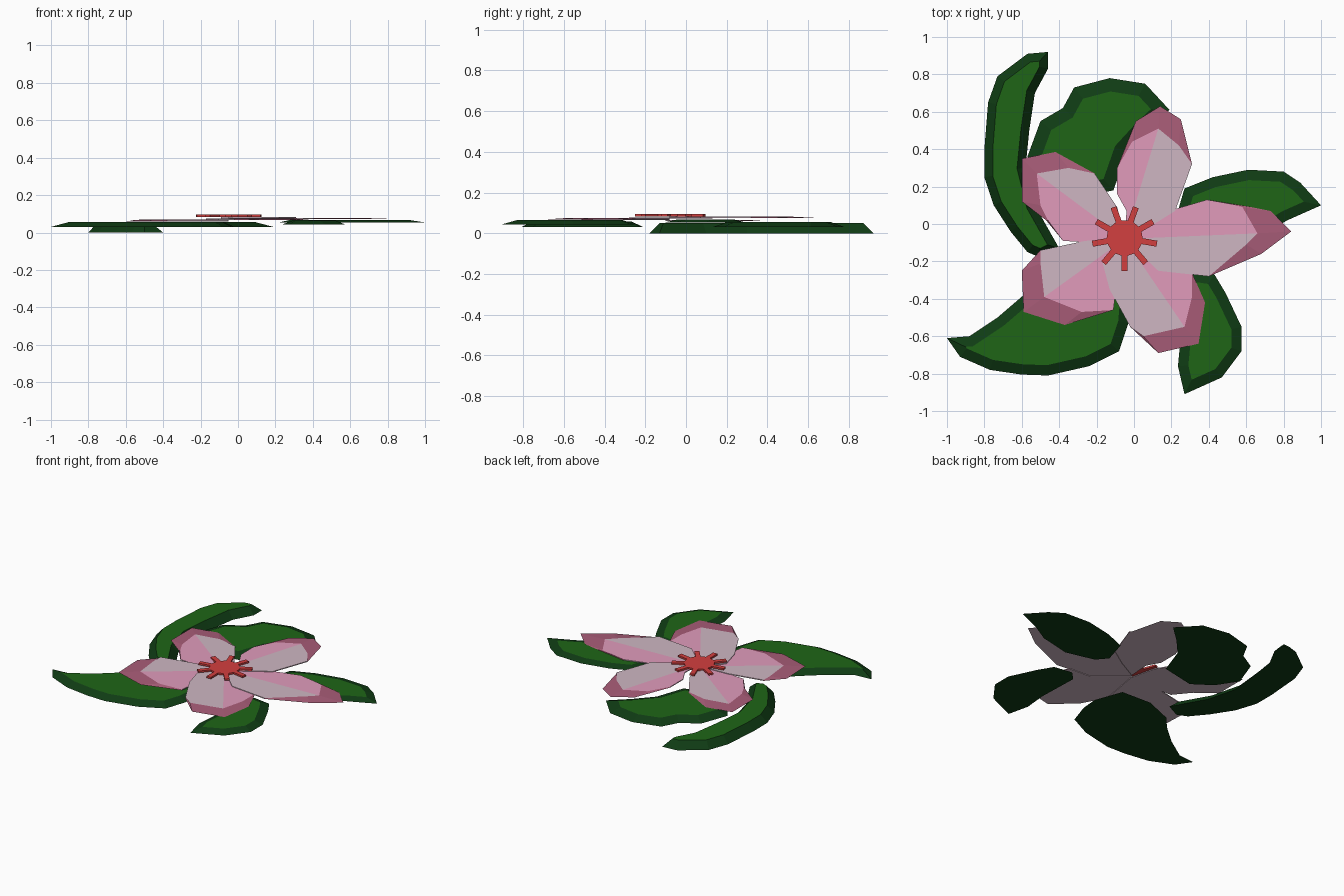
import bpy, math
from mathutils import Vector

if "Cube" in bpy.data.objects:
    bpy.data.objects.remove(bpy.data.objects["Cube"])


def mat(name, rgb):
    m = bpy.data.materials.new(name)
    m.diffuse_color = (*rgb, 1)
    m.use_nodes = True
    m.node_tree.nodes["Principled BSDF"].inputs["Base Color"].default_value = m.diffuse_color
    return m


RIM_GREEN = mat("dark_green", (0.005, 0.045, 0.007))
GREEN = mat("leaf_green", (0.013, 0.13, 0.008))
RIM_PINK = mat("deep_pink", (0.40, 0.11, 0.19))
PINK = mat("pink", (0.75, 0.33, 0.50))
PALE = mat("pale_pink", (0.62, 0.47, 0.54))
RED = mat("red", (0.65, 0.05, 0.05))


def ccw(p):
    return sum(a[0] * b[1] - b[0] * a[1] for a, b in zip(p, p[1:] + p[:1])) > 0


def inset(pts, d):
    """Mitred inward offset of a counter-clockwise outline."""
    out = []
    for i, p in enumerate(pts):
        a, b, c = Vector(pts[i - 1]), Vector(p), Vector(pts[(i + 1) % len(pts)])
        e, f = (b - a).normalized(), (c - b).normalized()
        n = Vector((-e.y - f.y, e.x + f.x)).normalized()
        k = max(n.dot(Vector((-e.y, e.x))), 0.5)
        out.append(tuple(b + n * d / k))
    return out


def slab(name, low, high, z0, z1, mats, tops=None, wall=lambda i: 0, bottom=0):
    """Solid between two matching counter-clockwise outlines."""
    n = len(low)
    verts = [(x, y, z0) for x, y in low] + [(x, y, z1) for x, y in high]
    faces = [list(range(n))[::-1]]
    idx = [bottom]
    for i in range(n):
        j = (i + 1) % n
        faces.append([i, j, n + j, n + i])
        idx.append(wall(i))
    for loop, m in tops or [(range(n), len(mats) - 1)]:
        faces.append([n + i for i in loop])
        idx.append(m)
    me = bpy.data.meshes.new(name)
    me.from_pydata(verts, [], faces)
    for m in mats:
        me.materials.append(m)
    for p, m in zip(me.polygons, idx):
        p.material_index = m
    ob = bpy.data.objects.new(name, me)
    bpy.context.collection.objects.link(ob)
    return ob


def leaf(name, z0, z1, pts, rim=0.055):
    if not ccw(pts):
        pts = pts[::-1]
    slab(name, pts, inset(pts, rim), z0, z1, [RIM_GREEN, GREEN])


def petal(name, z, outer, inner, base, k, m, pink_first):
    """Outer/inner tip chains share their ends; base closes the outline.
    The crease runs from inner point k to base point m."""
    o, n = len(outer), len(outer) + len(base)
    low, high = outer + base, [outer[0]] + inner + [outer[-1]] + base
    c = o + m
    first = list(range(0, k + 1)) + list(range(c, n))
    second = list(range(k, c + 1))
    rim = lambda i: 0 if i < o - 1 else 2
    if not ccw(low):
        low, high = low[::-1], high[::-1]
        first = [n - 1 - i for i in first][::-1]
        second = [n - 1 - i for i in second][::-1]
        rim = lambda i: 2 if i < n - o or i == n - 1 else 0
    a, b = (1, 2) if pink_first else (2, 1)
    slab(name, low, high, z, z + 0.006, [RIM_PINK, PINK, PALE],
         [(first, a), (second, b)], rim, 2)


# Leaves
leaf("curled_leaf", 0, 0.05, [
    (-.46, .92), (-.57, .91), (-.73, .79), (-.78, .65), (-.80, .40), (-.80, .25),
    (-.75, .10), (-.66, -.04), (-.57, -.15), (-.50, -.18), (-.40, -.13),
    (-.53, .10), (-.58, .30), (-.56, .50), (-.53, .70), (-.46, .83)], 0.045)
leaf("left_leaf", 0.03, 0.057, [
    (-1, -.61), (-.88, -.60), (-.73, -.50), (-.59, -.38), (-.51, -.29), (-.31, -.21),
    (-.09, -.22), (-.02, -.41), (-.03, -.53), (-.08, -.68), (-.24, -.76),
    (-.46, -.81), (-.60, -.805), (-.77, -.78), (-.93, -.71)])
leaf("back_leaf", 0.03, 0.056, [
    (-.57, .36), (-.50, .55), (-.38, .62), (-.32, .73), (-.13, .78), (.06, .75),
    (.19, .61), (.07, .50), (-.04, .38), (-.11, .18), (-.35, .13), (-.48, .22)], 0.07)
leaf("right_leaf", 0.054, 0.068, [
    (.22, .02), (.27, .19), (.42, .25), (.61, .29), (.80, .28), (.89, .22),
    (1, .10), (.82, .02), (.70, -.05), (.48, -.10), (.28, -.05)])
leaf("front_leaf", 0.042, 0.064, [
    (.24, -.31), (.30, -.25), (.43, -.27), (.49, -.37), (.575, -.55), (.575, -.68),
    (.47, -.82), (.27, -.91), (.235, -.76), (.25, -.60)])

# Petals
petal("left_petal", 0.060,
      [(-.38, -.09), (-.47, .02), (-.60, .12), (-.60, .35), (-.42, .385), (-.21, .27)],
      [(-.46, .02), (-.50, .10), (-.52, .27), (-.35, .30)],
      [(-.09, .09), (-.05, -.08), (-.22, -.10)], 3, 1, True)
petal("front_left_petal", 0.064,
      [(-.50, -.14), (-.60, -.25), (-.59, -.47), (-.37, -.54), (-.11, -.46)],
      [(-.50, -.21), (-.48, -.39), (-.28, -.47)],
      [(-.09, -.30), (-.05, -.08), (-.26, -.09)], 2, 1, False)
petal("front_petal", 0.068,
      [(.31, -.26), (.38, -.42), (.345, -.64), (.13, -.69), (-.02, -.55)],
      [(.31, -.39), (.27, -.55), (.05, -.60)],
      [(-.13, -.35), (-.17, -.20), (-.05, -.08), (.15, -.25)], 2, 2, True)
petal("right_petal", 0.072,
      [(.39, .13), (.63, .09), (.73, .07), (.84, -.04), (.68, -.16), (.40, -.28)],
      [(.50, .11), (.58, .09), (.66, -.05), (.60, -.11)],
      [(.13, -.25), (-.05, -.08), (.10, .0), (.22, .08)], 3, 1, True)
petal("back_petal", 0.076,
      [(-.09, .30), (.01, .55), (.14, .63), (.25, .56), (.31, .32)],
      [(-.01, .44), (.13, .51), (.24, .42)],
      [(.22, .07), (.06, -.03), (-.05, -.08), (-.04, .07), (-.09, .16)], 2, 2, True)

# Star-shaped centre with nine rays
star = []
for i in range(9):
    t = math.radians(-90 + 40 * i)
    for r, s in ((0.095, -0.016), (0.175, -0.016), (0.175, 0.016), (0.095, 0.016)):
        star.append((-.05 + r * math.cos(t) - s * math.sin(t),
                     -.075 + r * math.sin(t) + s * math.cos(t)))
slab("flower_centre", star, star, 0.083, 0.095, [RED])
